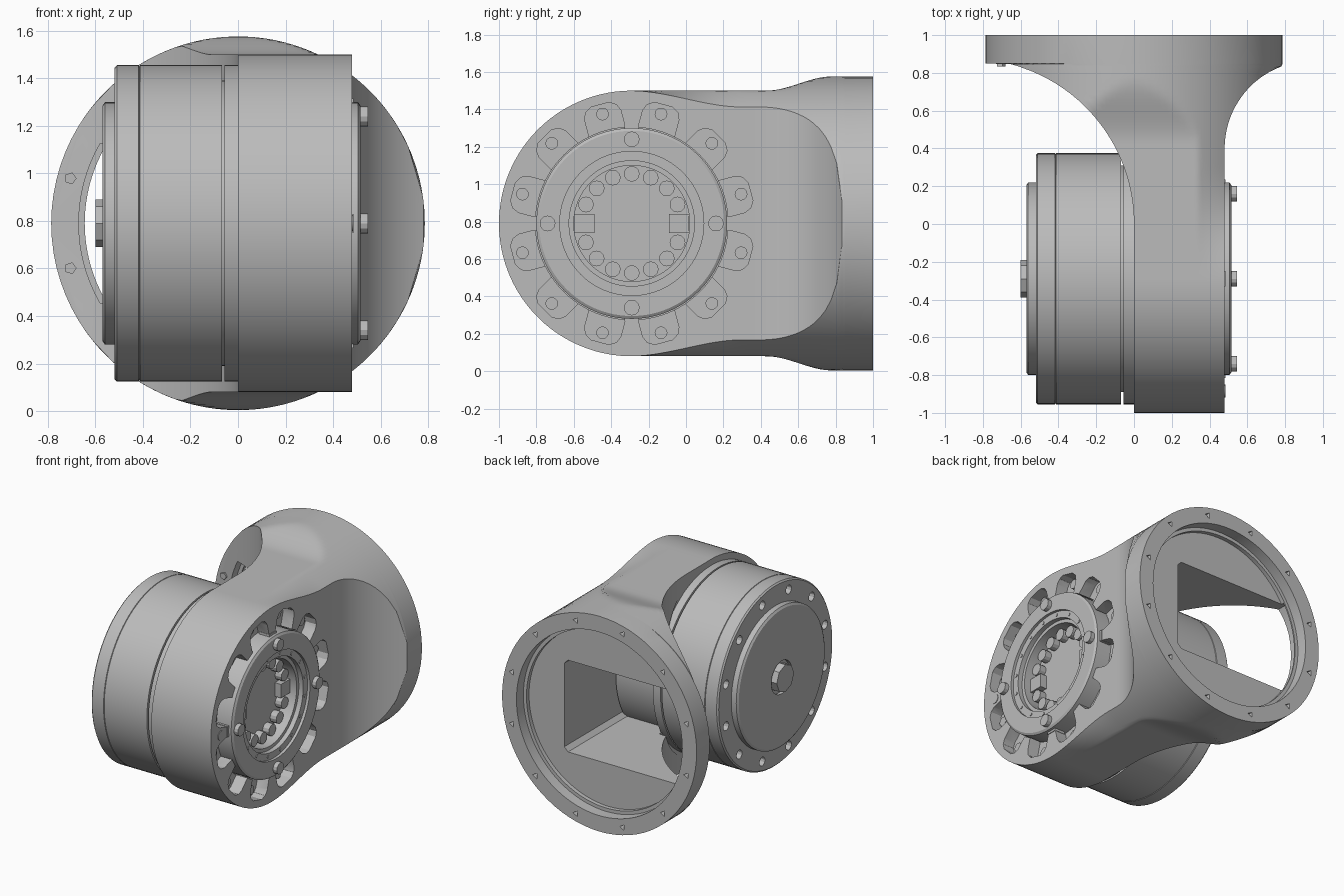
import bpy, bmesh
from math import sin, cos, pi, sqrt, radians
from mathutils import Vector, Matrix

if "Cube" in bpy.data.objects:
    bpy.data.objects.remove(bpy.data.objects["Cube"])

grey = bpy.data.materials.new("machined_grey")
grey.use_nodes = True
COLOUR = (0.5, 0.5, 0.5, 1)
grey.diffuse_color = COLOUR
grey.node_tree.nodes["Principled BSDF"].inputs["Base Color"].default_value = COLOUR

AXIS_Y, MID_Z = -0.29, 0.79      # joint axis runs along x
FLANGE_R, HOUSING_R = 0.786, 0.71


def finish(name, bm):
    bmesh.ops.recalc_face_normals(bm, faces=bm.faces)
    mesh = bpy.data.meshes.new(name)
    bm.to_mesh(mesh)
    bm.free()
    mesh.materials.append(grey)
    ob = bpy.data.objects.new(name, mesh)
    bpy.context.collection.objects.link(ob)
    return ob


def activate(ob):
    bpy.ops.object.select_all(action='DESELECT')
    ob.select_set(True)
    bpy.context.view_layer.objects.active = ob


def smooth(*obs):
    for ob in obs:
        activate(ob)
        bpy.ops.object.shade_smooth_by_angle(angle=radians(25))


def cut(ob, cutter):
    cutter.hide_render = True
    mod = ob.modifiers.new("cut", 'BOOLEAN')
    mod.operation, mod.solver, mod.object = 'DIFFERENCE', 'EXACT', cutter
    activate(ob)
    bpy.ops.object.modifier_apply(modifier=mod.name)
    bpy.data.objects.remove(cutter)


def prism(bm, points, push):
    """Closed outline pushed along a vector."""
    face = bm.faces.new([bm.verts.new(p) for p in points])
    new = bmesh.ops.extrude_face_region(bm, geom=[face], use_keep_orig=True)["geom"]
    moved = [g for g in new if isinstance(g, bmesh.types.BMVert)]
    bmesh.ops.translate(bm, verts=moved, vec=push)


def prisms(name, outlines, push):
    bm = bmesh.new()
    for points in outlines:
        prism(bm, points, push)
    return finish(name, bm)


def side_point(x, r, a, across=0.0):
    """Point at radius r and angle a around the joint axis."""
    return (x, AXIS_Y + r * cos(a) - across * sin(a), MID_Z + r * sin(a) + across * cos(a))


def side_disc(x, r, a, size, sides):
    _, y, z = side_point(x, r, a)
    return [(x, y + size * cos(2 * pi * i / sides), z + size * sin(2 * pi * i / sides))
            for i in range(sides)]


def back_disc(y, r, a, size, sides):
    return [(r * cos(a) + size * cos(2 * pi * i / sides), y,
             MID_Z + r * sin(a) + size * sin(2 * pi * i / sides)) for i in range(sides)]


def lathe(name, profile):
    """Turn (x, radius) points around the joint axis."""
    bm = bmesh.new()
    vs = [bm.verts.new((x, AXIS_Y, MID_Z + r)) for x, r in profile]
    es = [bm.edges.new(pair) for pair in zip(vs, vs[1:])]
    bmesh.ops.spin(bm, geom=vs + es, cent=(0, AXIS_Y, MID_Z), axis=(1, 0, 0),
                   angle=2 * pi, steps=96, use_duplicate=False)
    bmesh.ops.remove_doubles(bm, verts=bm.verts, dist=1e-4)
    return finish(name, bm)


def ease(a, b, v):
    t = min(max((v - a) / (b - a), 0), 1)
    return t * t * (3 - 2 * t)


# Arm: lofted sections from the round-ended housing to the round flange
def x_range(y):
    left, right = 0.0, 0.48
    if y > 0:
        left = -FLANGE_R if y > 0.847 else sqrt(0.875 ** 2 - y * y) - 0.875
    if y > 0.4:
        d = min(y - 0.4, 0.44)
        right = 0.945 - sqrt(0.465 ** 2 - d * d)
    return left, (FLANGE_R if y > 0.835 else right)


def half_height(x, y):
    if y < AXIS_Y:
        return sqrt(HOUSING_R ** 2 - (y - AXIS_Y) ** 2)
    crown = HOUSING_R + 0.076 * ease(0.43, 0.78, y)
    disc = min(crown, sqrt(max(FLANGE_R ** 2 - x * x, 1e-5)))
    t = ease(-0.3, 0.3, y)
    return HOUSING_R * (1 - t) + disc * t


ACROSS = 40
stations = [AXIS_Y - HOUSING_R * cos(pi / 2 * (i + 0.4) / 32) for i in range(32)]
stations += [AXIS_Y + i * 0.0296 for i in range(39)] + [0.846, 0.85, 1.0]
bm = bmesh.new()
rings = []
for y in stations:
    left, right = x_range(y)
    xs = [left + (right - left) * (1 - cos(pi * i / ACROSS)) / 2 for i in range(ACROSS + 1)]
    top = [(x, y, MID_Z + half_height(x, y)) for x in xs]
    low = [(x, y, MID_Z - half_height(x, y)) for x in reversed(xs)]
    rings.append([bm.verts.new(p) for p in top + low])
for a, b in zip(rings, rings[1:]):
    for i in range(len(a)):
        j = (i + 1) % len(a)
        bm.faces.new((a[i], a[j], b[j], b[i]))
bm.faces.new(rings[0])
bm.faces.new(rings[-1])
arm = finish("arm_housing", bm)

# Arm cuts: motor clearance, ring seat, petal pockets
petals = [radians(15 + 30 * k) for k in range(12)]
cut(arm, prisms("motor_clearance", [side_disc(-0.7, 0, 0, 0.69, 96)], (0.698, 0, 0)))
cut(arm, prisms("ring_seat", [side_disc(0.3, 0, 0, 0.515, 96)], (0.4, 0, 0)))
petal = [(0.48, 0.1), (0.6, 0.1), (0.635, 0.085), (0.657, 0.05)]
petal += [(r, -w) for r, w in reversed(petal)]
cut(arm, prisms("petal_pockets",
                [[side_point(0.39, r, a, w) for r, w in petal] for a in petals], (0.2, 0, 0)))

# Flange cuts: stepped recess, cable window, screw holes
cut(arm, prisms("recess", [back_disc(0.92, 0, 0, 0.67, 96)], (0, 0.2, 0)))
cut(arm, prisms("recess_step", [back_disc(0.89, 0, 0, 0.645, 96)], (0, 0.2, 0)))
arc = [pi + radians(30) * (i / 8 - 1) for i in range(17)]
window = [(0.33, 0.335)] + [(0.67 * cos(a), 0.67 * sin(a)) for a in arc]
window += [(0.33, -0.335), (0.36, -0.305), (0.36, 0.305)]
cut(arm, prisms("window", [[(x, 0.2, MID_Z + z) for x, z in window]], (0, 0.71, 0)))
cut(arm, prisms("flange_holes", [back_disc(0.95, 0.73, a, 0.024, 3) for a in petals],
                (0, 0.1, 0)))

# Inner barrel seen through the window, and flange screws
barrel = lathe("inner_barrel", [(0.01, 0), (0.01, 0.6), (0.35, 0.6), (0.35, 0)])
prisms("flange_screws", [back_disc(0.835, 0.73, pi + s * radians(15), 0.026, 5)
                         for s in (-1, 1)], (0, 0.03, 0))

# Motor can with seam, gap and end-face holes
motor = lathe("motor_can", [
    (-0.52, 0), (-0.52, 0.655), (-0.51, 0.665), (-0.418, 0.665), (-0.415, 0.659),
    (-0.412, 0.665), (-0.068, 0.665), (-0.068, 0.6), (-0.056, 0.6), (-0.056, 0.665),
    (0.004, 0.665), (0.004, 0)])
cut(motor, prisms("motor_holes", [side_disc(-0.6, 0.59, a, 0.032, 12) for a in petals],
                  (0.14, 0, 0)))
cap = lathe("motor_cap", [(-0.545, 0), (-0.545, 0.12), (-0.57, 0.12), (-0.57, 0.495),
                          (-0.56, 0.51), (-0.51, 0.51), (-0.51, 0)])
prisms("motor_hub", [side_disc(-0.6, 0, 0, 0.1, 8)], (0.07, 0, 0))

# Output ring with stepped bore
ring = lathe("output_ring", [
    (0.36, 0), (0.36, 0.31), (0.46, 0.31), (0.46, 0.335), (0.495, 0.335), (0.495, 0.385),
    (0.515, 0.385), (0.515, 0.495), (0.505, 0.51), (0.29, 0.51), (0.29, 0)])
smooth(arm, barrel, motor, cap, ring)

# Bolts
quarters = [k * pi / 2 for k in range(4)]
sixteenths = [k * pi / 8 for k in range(16)]
bolts = [
    prisms("ring_bolts", [side_disc(0.5, 0.45, a, 0.042, 12) for a in quarters], (0.046, 0, 0)),
    prisms("inner_bolts", [side_disc(0.35, 0.265, a, 0.042, 12)
                           for k, a in enumerate(sixteenths) if k % 8], (0.06, 0, 0)),
    prisms("rim_pins", [side_disc(0.49, 0.36, a + 0.2, 0.012, 6) for a in sixteenths],
           (0.01, 0, 0)),
    prisms("petal_bolts", [side_disc(0.38, 0.605, a, 0.034, 12) for a in petals], (0.04, 0, 0)),
    prisms("side_plug", [side_disc(0.47, 0.595, pi, 0.034, 16)], (0.014, 0, 0)),
]
smooth(*bolts)

# Bore brackets and ring locating tabs
prisms("bore_brackets", [[side_point(0.35, r, a, w) for r, w in
                          ((0.2, -0.05), (0.305, -0.05), (0.305, 0.05), (0.2, 0.05))]
                         for a in (0, pi)], (0.06, 0, 0))
prisms("ring_tabs", [[side_point(0.4, r, a, w) for r, w in
                      ((0.5, -0.04), (0.525, -0.04), (0.525, 0.04), (0.5, 0.04))]
                     for a in quarters], (0.085, 0, 0))
